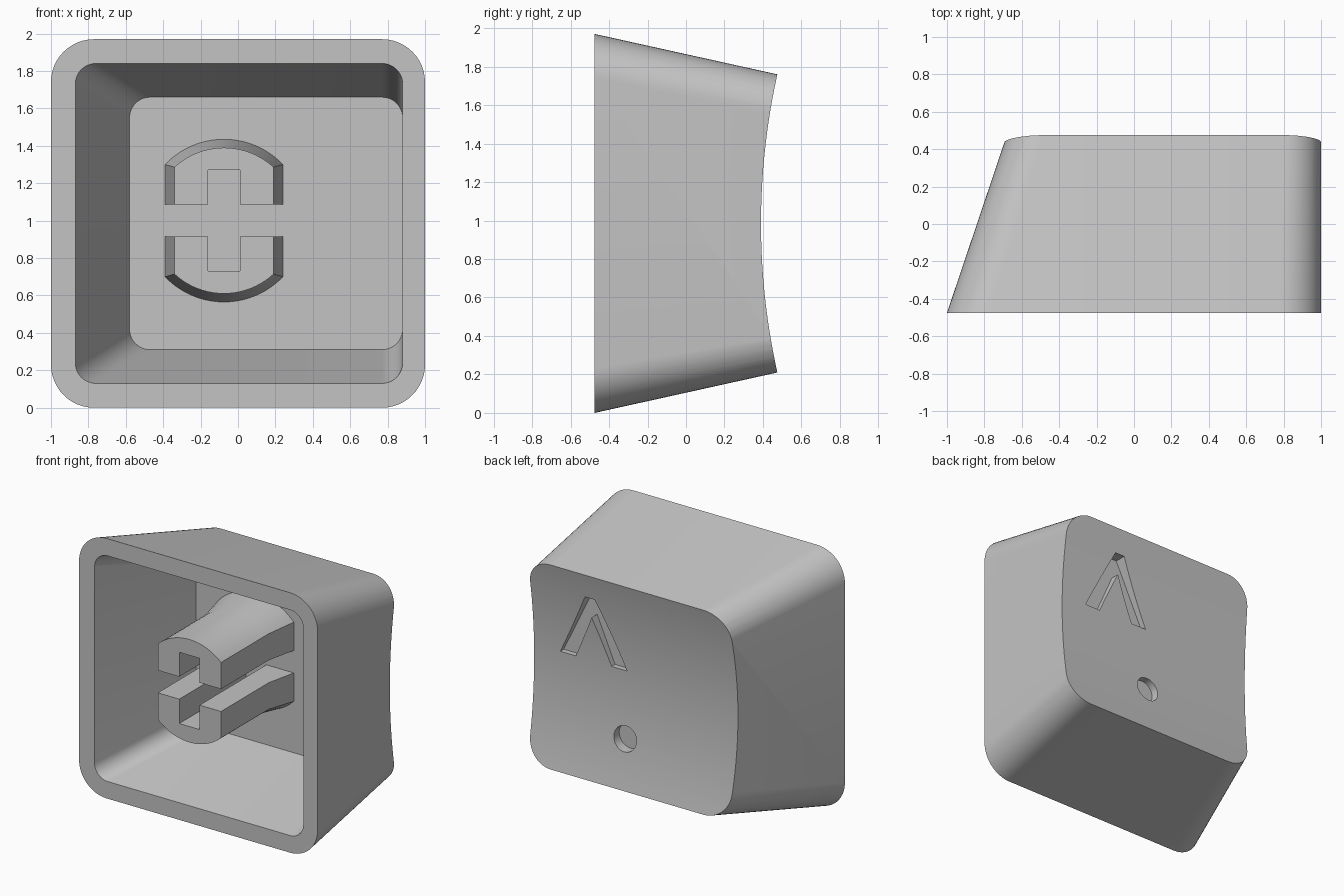
import bpy, bmesh
from math import sin, cos, pi, asin, sqrt, radians

if "Cube" in bpy.data.objects:
    bpy.data.objects.remove(bpy.data.objects["Cube"], do_unlink=True)

grey = bpy.data.materials.new("light_grey_plastic")
grey.use_nodes = True
COLOUR = (0.55, 0.55, 0.55, 1)
grey.diffuse_color = COLOUR
grey.node_tree.nodes["Principled BSDF"].inputs["Base Color"].default_value = COLOUR

FRONT, FLOOR = -0.475, 0.325      # open rim and inner floor of the cap


def loft(name, rings):
    """Solid skinned through matching rings of 3D points, capped at both ends."""
    bm = bmesh.new()
    loops = [[bm.verts.new(p) for p in ring] for ring in rings]
    for a, b in zip(loops, loops[1:]):
        for i in range(len(a)):
            j = (i + 1) % len(a)
            bm.faces.new((a[i], a[j], b[j], b[i]))
    bm.faces.new(loops[0])
    bm.faces.new(loops[-1])
    bmesh.ops.recalc_face_normals(bm, faces=bm.faces)
    mesh = bpy.data.meshes.new(name)
    bm.to_mesh(mesh)
    bm.free()
    mesh.materials.append(grey)
    obj = bpy.data.objects.new(name, mesh)
    bpy.context.collection.objects.link(obj)
    return obj


def rounded_rect(y, x0, x1, z0, z1, r, steps=12):
    ring = []
    corners = [(x1 - r, z1 - r), (x0 + r, z1 - r), (x0 + r, z0 + r), (x1 - r, z0 + r)]
    for k, (cx, cz) in enumerate(corners):
        for i in range(steps + 1):
            a = (k + i / steps) * pi / 2
            ring.append((cx + r * cos(a), y, cz + r * sin(a)))
    return ring


def mix(a, b, t):
    return [tuple(p + (q - p) * t for p, q in zip(u, v)) for u, v in zip(a, b)]


def prism(name, outline, y0, y1):
    return loft(name, [[(x, y, z) for x, z in outline] for y in (y0, y1)])


def cut(target, cutter):
    cutter.hide_render = True
    mod = target.modifiers.new("cut", "BOOLEAN")
    mod.operation, mod.solver, mod.object = "DIFFERENCE", "EXACT", cutter
    bpy.context.view_layer.objects.active = target
    bpy.ops.object.modifier_apply(modifier=mod.name)
    bpy.data.objects.remove(cutter, do_unlink=True)


# Tapered cap body, run past the back so the dish can trim it
rim = rounded_rect(FRONT, -1, 1, 0, 1.97, 0.23)
back = rounded_rect(0.475, -0.68, 1, 0.21, 1.76, 0.2)
cap = loft("cap_shell", [rim, mix(rim, back, 1.1)])

# Concave cylindrical dish across the back
R, MID, DEEP = 3.575, 0.985, 0.39
angles = [radians(-18 + 36 * i / 48) for i in range(49)]
arc = [(DEEP + R - R * cos(a), MID + R * sin(a)) for a in angles]
arc += [(1.5, arc[-1][1]), (1.5, arc[0][1])]
cut(cap, loft("dish_cutter", [[(x, y, z) for y, z in arc] for x in (-1.5, 1.5)]))

# Hollow inside, with one upright wall
mouth = rounded_rect(FRONT, -0.87, 0.88, 0.13, 1.84, 0.11)
floor = rounded_rect(FLOOR, -0.58, 0.88, 0.31, 1.66, 0.11)
cut(cap, loft("hollow_cutter", [mix(mouth, floor, -0.1), floor]))

# Engraved chevron and round recess in the dish
half = [(0.04, 1.575), (0.28, 1.08), (0.15, 1.08), (0, 1.42)]
chevron = [(0.5 + x, z) for x, z in half] + [(0.5 - x, z) for x, z in half[2::-1]]
cut(cap, prism("chevron_cutter", chevron, 0.35, 0.7))
dot = [(0.22 + 0.095 * cos(i * pi / 16), 0.575 + 0.095 * sin(i * pi / 16)) for i in range(32)]
cut(cap, prism("dot_cutter", dot, 0.35, 0.7))


# Flat-sided round stem that flares where it meets the floor
SX, SZ = -0.075, 1.0


def stem_ring(y, r, w, steps=20):
    a = asin(w / r)
    top = [(r * sin(a - 2 * a * i / steps), r * cos(a - 2 * a * i / steps)) for i in range(steps + 1)]
    return [(SX + s * x, y, SZ + s * z) for s in (1, -1) for x, z in top]


stem = loft("stem", [stem_ring(FRONT, 0.39, 0.265), stem_ring(FLOOR - 0.23, 0.39, 0.265),
                     stem_ring(FLOOR, 0.435, 0.315), stem_ring(FLOOR + 0.01, 0.435, 0.315)])

# Cross-shaped socket splitting the stem into two prongs
for name, w, h in (("slot_across", 0.6, 0.085), ("slot_upright", 0.085, 0.27)):
    box = [(SX + i * w, SZ + j * h) for i, j in ((-1, -1), (1, -1), (1, 1), (-1, 1))]
    cut(stem, prism(name, box, -1, 1))

# Smooth curves, crisp edges
for obj in (cap, stem):
    bpy.ops.object.select_all(action="DESELECT")
    obj.select_set(True)
    bpy.context.view_layer.objects.active = obj
    bpy.ops.object.shade_smooth_by_angle(angle=radians(25))
